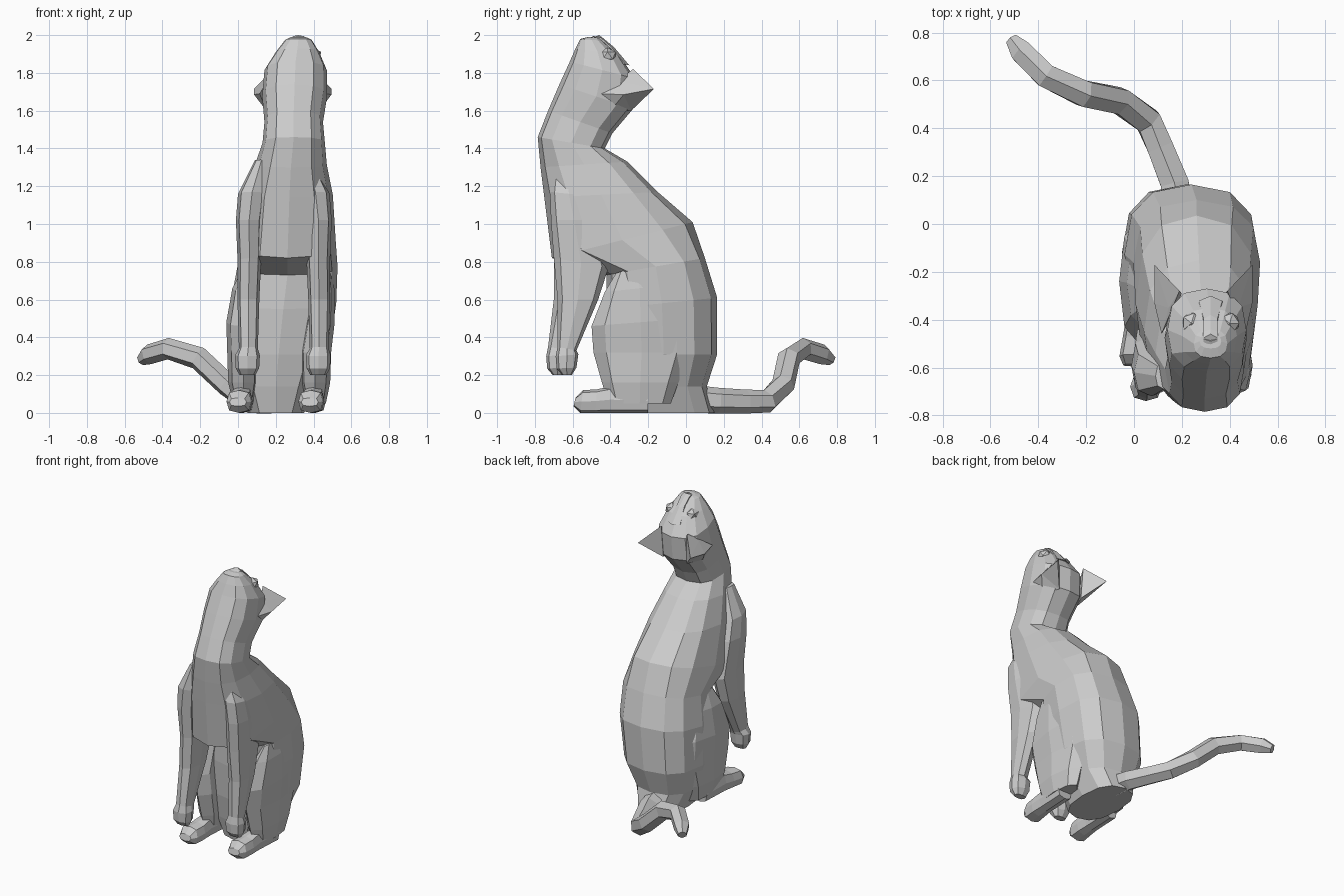
import bpy, bmesh, math
from mathutils import Vector


def add_mesh(name, bm):
    bmesh.ops.recalc_face_normals(bm, faces=bm.faces)
    me = bpy.data.meshes.new(name)
    bm.to_mesh(me)
    bm.free()
    ob = bpy.data.objects.new(name, me)
    bpy.context.collection.objects.link(ob)
    return ob


def skin(name, loops):
    """Joins closed loops of points into a capped, flat-shaded tube."""
    bm = bmesh.new()
    rows = [[bm.verts.new(p) for p in loop] for loop in loops]
    n = len(rows[0])
    for a, b in zip(rows, rows[1:]):
        for i in range(n):
            j = (i + 1) % n
            bm.faces.new((a[i], a[j], b[j], b[i]))
    bm.faces.new(rows[0])
    bm.faces.new(rows[-1])
    return add_mesh(name, bm)


def sgn_pow(v, p):
    return math.copysign(abs(v) ** p, v)


def loft(name, rings, sides, power=0.8, dx=0.0):
    """Each ring: front y, z, back y, z, centre x, half width."""
    loops = []
    for yf, zf, yb, zb, xc, w in rings:
        loop = []
        for i in range(sides):
            a = 2 * math.pi * i / sides
            t = (1 - sgn_pow(math.cos(a), power)) / 2
            x = xc + dx + w * sgn_pow(math.sin(a), power)
            loop.append((x, yf + (yb - yf) * t, zf + (zb - zf) * t))
        loops.append(loop)
    return skin(name, loops)


# Torso, neck and head in one continuous skin
loft("body_and_head", [
    (-0.34, 0.00, 0.15, 0.00, 0.20, 0.15),
    (-0.37, 0.14, 0.11, 0.14, 0.20, 0.21),
    (-0.40, 0.31, 0.165, 0.31, 0.215, 0.265),
    (-0.42, 0.55, 0.165, 0.61, 0.24, 0.28),
    (-0.42, 0.73, 0.10, 0.82, 0.262, 0.265),
    (-0.71, 0.82, 0.035, 1.01, 0.262, 0.255),
    (-0.75, 1.14, -0.15, 1.17, 0.272, 0.23),
    (-0.77, 1.30, -0.31, 1.33, 0.28, 0.19),
    (-0.785, 1.46, -0.43, 1.40, 0.295, 0.165),
    (-0.73, 1.60, -0.39, 1.48, 0.295, 0.155),
    (-0.67, 1.74, -0.28, 1.61, 0.30, 0.172),
    (-0.615, 1.86, -0.27, 1.77, 0.305, 0.165),
    (-0.585, 1.93, -0.35, 1.89, 0.315, 0.115),
    (-0.56, 1.98, -0.44, 1.97, 0.32, 0.07),
    (-0.52, 1.99, -0.46, 1.985, 0.32, 0.045),
], 12)

# Limbs: left side near x = 0, right side shifted across
for side, s, x_front, x_hind in (("left", -1, 0.055, 0.02), ("right", 1, 0.43, 0.40)):
    left = side == "left"
    fwd = -0.05 if left else 0.0
    loft(side + "_front_leg", [
        (-0.69, 1.34, -0.58, 1.34, -s * 0.07, 0.035),
        (-0.72, 1.17, -0.52, 1.15, -s * 0.02, 0.075),
        (-0.715, 1.02, -0.47, 1.02, -s * 0.004, 0.07),
        (-0.70, 0.82, -0.41, 0.77, -s * 0.005, 0.062),
        (-0.68 + fwd * 0.4, 0.60, -0.465, 0.60, 0, 0.058),
        (-0.68 + fwd, 0.35, -0.58 + fwd * 0.6, 0.33, 0, 0.050),
        (-0.69 + fwd, 0.30, -0.57 + fwd, 0.31, -0.005, 0.066),
        (-0.685 + fwd, 0.235, -0.58 + fwd, 0.24, -0.005, 0.062),
        (-0.655 + fwd, 0.20, -0.605 + fwd, 0.20, -0.005, 0.042),
    ], 8, dx=x_front)
    out = -0.01 if left else 0.02
    loft(side + "_haunch", [
        (-0.41, 0.05, -0.08, 0.05, 0.01, 0.055),
        (-0.445, 0.16, -0.04, 0.16, 0.008, 0.08),
        (-0.49, 0.32, 0.02, 0.32, 0.008, 0.085),
        (-0.50, 0.46, 0.02, 0.50, out + 0.01, 0.082),
        (-0.43, 0.64, -0.06, 0.68, out + 0.025, 0.065),
        (-0.37, 0.74, -0.18, 0.80, out + 0.045, 0.025),
    ], 8, 0.9, dx=x_hind)
    # Hind paw: rings stand upright, bottom to top
    loft(side + "_hind_foot", [
        (-0.595, 0.035, -0.585, 0.08, -0.02, 0.045),
        (-0.56, 0.0, -0.545, 0.12, -0.015, 0.066),
        (-0.48, 0.0, -0.47, 0.125, -0.005, 0.062),
        (-0.40, 0.0, -0.40, 0.14, 0.0, 0.055),
        (-0.20, 0.0, -0.20, 0.13, 0.01, 0.055),
    ], 8, 0.7, dx=x_hind)

    # Hollow pointed ear, its outer edge running down the cheek
    bm = bmesh.new()
    tip, inner, outer, back, hollow = [bm.verts.new((0.29 + s * x, y, z)) for x, y, z in (
        (0.205, -0.17, 1.715), (0.10, -0.28, 1.82), (0.175, -0.46, 1.69),
        (0.09, -0.29, 1.60), (0.145, -0.35, 1.755))]
    low = bm.verts.new((0.29 + s * 0.205, -0.33, 1.685))
    cheek = bm.verts.new((0.29 + s * 0.14, -0.40, 1.60))
    for f in ((tip, inner, hollow), (tip, hollow, low), (low, hollow, outer),
              (inner, outer, hollow), (tip, low, back), (low, cheek, back),
              (low, outer, cheek), (tip, back, inner), (inner, back, cheek),
              (inner, cheek, outer)):
        bm.faces.new(f)
    add_mesh(side + "_ear", bm)

    # Eye
    bm = bmesh.new()
    bmesh.ops.create_icosphere(bm, subdivisions=1, radius=1)
    for v in bm.verts:
        v.co = Vector((0.32 + s * 0.08, -0.415, 1.892)) + Vector(
            (v.co.x * 0.045, v.co.y * 0.05, v.co.z * 0.042))
    add_mesh(side + "_eye", bm)

# Tail swept along a bent path
path = [(0.19, 0.02, 0.075, 0.075), (0.17, 0.17, 0.065, 0.068), (0.11, 0.32, 0.06, 0.063),
        (0.06, 0.43, 0.062, 0.063), (-0.06, 0.515, 0.15, 0.062), (-0.21, 0.545, 0.29, 0.062),
        (-0.37, 0.62, 0.34, 0.057), (-0.47, 0.72, 0.31, 0.054), (-0.51, 0.77, 0.28, 0.03)]
pts = [Vector(p[:3]) for p in path]
loops = []
for i, p in enumerate(pts):
    d = (pts[min(i + 1, len(pts) - 1)] - pts[max(i - 1, 0)]).normalized()
    u = d.cross(Vector((0, 0, 1))).normalized()
    v = u.cross(d)
    r = path[i][3]
    loops.append([p + r * (u * math.cos(k * math.pi / 3 + math.pi / 6)
                           + v * math.sin(k * math.pi / 3 + math.pi / 6)) for k in range(6)])
skin("tail", loops)

# Nose and bridge between the eyes
loft("nose_bridge", [
    (-0.53, 1.975, -0.46, 2.00, 0.32, 0.03),
    (-0.49, 1.995, -0.44, 1.985, 0.32, 0.035),
    (-0.46, 1.95, -0.38, 1.935, 0.32, 0.032),
    (-0.40, 1.86, -0.30, 1.84, 0.32, 0.055),
], 6)
